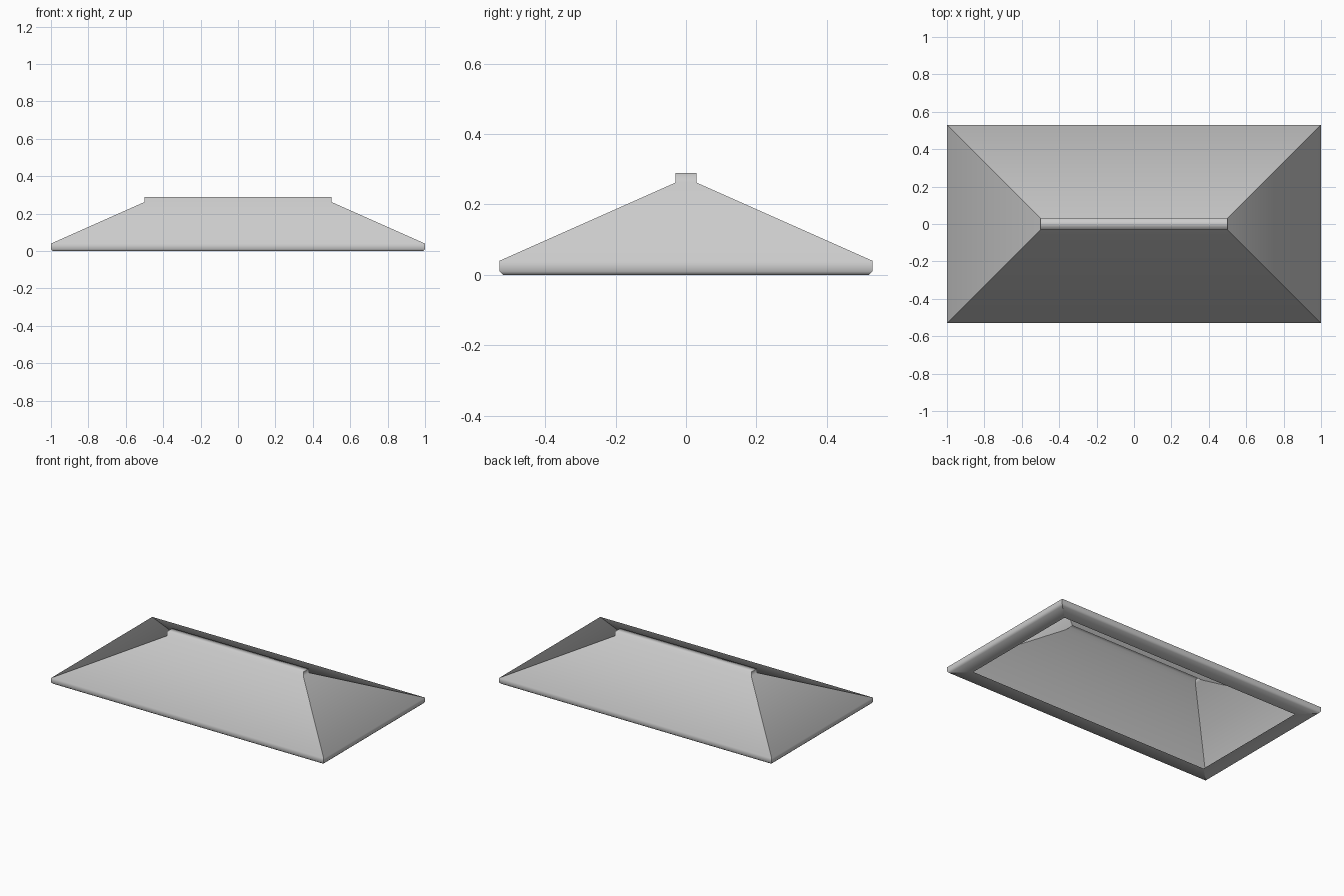
import bpy, bmesh

if "Cube" in bpy.data.objects:
    bpy.data.objects.remove(bpy.data.objects["Cube"])


def ring_shell(name, rings):
    """Skin rectangular rings (half_x, half_y, z) from bottom to top and cap the top.
    Shading flows up each side but stays crisp at the corners and hips."""
    bm = bmesh.new()
    loops = [[bm.verts.new((sx * hx, sy * hy, z))
              for sx, sy in ((-1, -1), (1, -1), (1, 1), (-1, 1))]
             for hx, hy, z in rings]
    for low, high in zip(loops, loops[1:]):
        for i in range(4):
            j = (i + 1) % 4
            bm.faces.new((low[i], low[j], high[j], high[i]))
        for a, b in zip(low, high):
            bm.edges.get((a, b)).smooth = False
    bm.faces.new(loops[-1])
    # Ridge ends stay crisp against the ridge top
    top = loops[-1]
    for a, b in ((1, 2), (3, 0)):
        bm.edges.get((top[a], top[b])).smooth = False
    for face in bm.faces:
        face.smooth = True
    mesh = bpy.data.meshes.new(name)
    bm.to_mesh(mesh)
    bm.free()
    obj = bpy.data.objects.new(name, mesh)
    bpy.context.collection.objects.link(obj)
    return obj


HX, HY = 1.0, 0.53      # eave half sizes
RX, RY = 0.5, 0.03      # ridge half sizes

ring_shell("hip_roof", [
    (HX - 0.11, HY - 0.11, 0.0),    # soffit opening
    (HX - 0.01, HY - 0.01, 0.0),    # soffit outer edge
    (HX, HY, 0.01),                 # chamfered lip
    (HX, HY, 0.04),                 # fascia top
    (RX, RY, 0.262),                # slopes meet the ridge cap
    (RX, RY, 0.29),                 # ridge cap top
])
